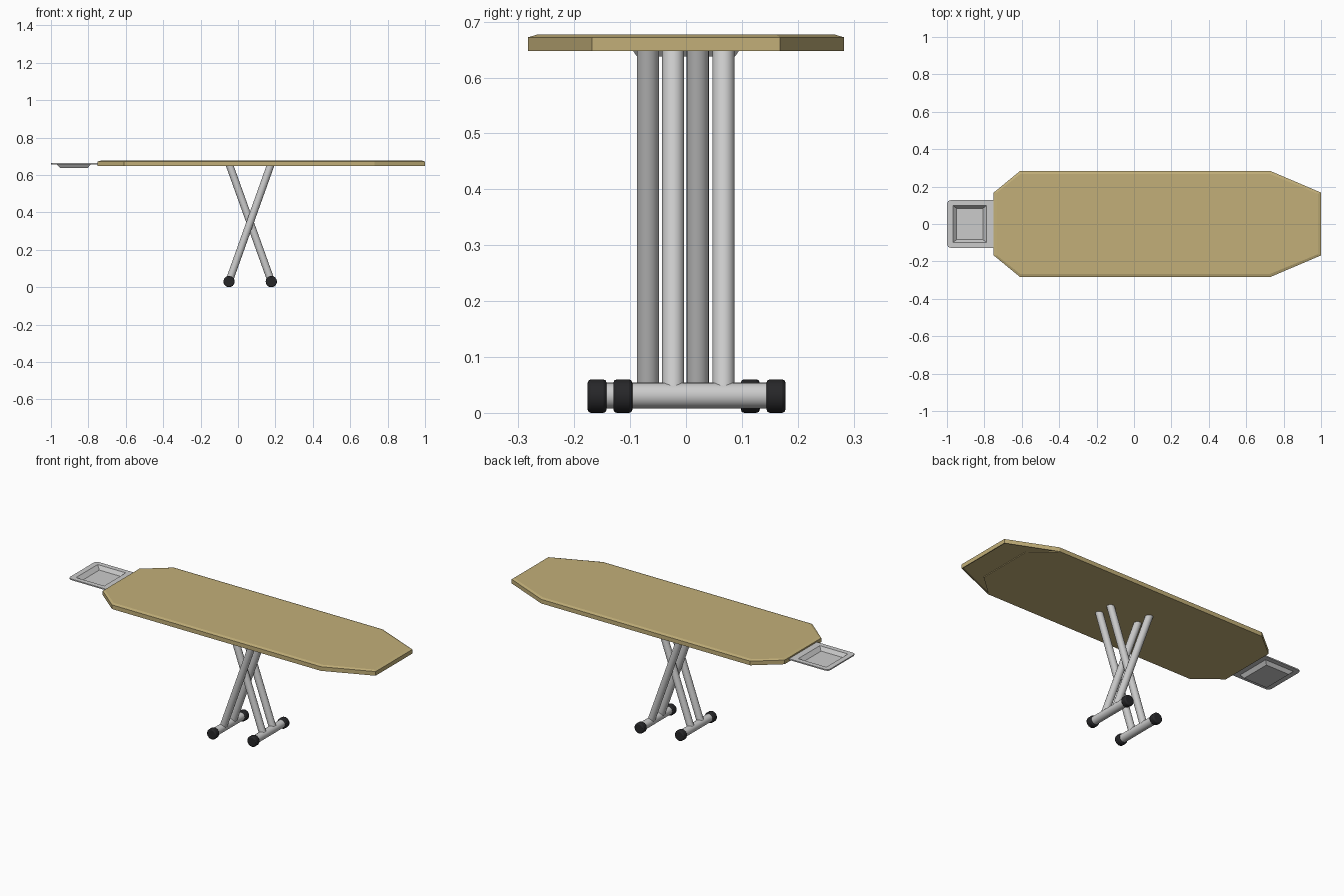
import bpy, bmesh, math
from mathutils import Vector

if "Cube" in bpy.data.objects:
    bpy.data.objects.remove(bpy.data.objects["Cube"])


def material(name, color):
    m = bpy.data.materials.new(name)
    m.diffuse_color = color
    m.use_nodes = True
    m.node_tree.nodes["Principled BSDF"].inputs["Base Color"].default_value = m.diffuse_color
    return m


TAN = material("tan_fabric", (0.54, 0.43, 0.19, 1))
BLACK = material("black_rubber", (0.02, 0.02, 0.022, 1))


def loft(name, loops, mat=None):
    """Skin a stack of equal-length 3D loops and cap both ends."""
    bm = bmesh.new()
    rings = [[bm.verts.new(p) for p in loop] for loop in loops]
    n = len(rings[0])
    for a, b in zip(rings, rings[1:]):
        for i in range(n):
            j = (i + 1) % n
            bm.faces.new((a[i], a[j], b[j], b[i]))
    bm.faces.new(rings[0][::-1])
    bm.faces.new(rings[-1])
    bmesh.ops.recalc_face_normals(bm, faces=bm.faces)
    me = bpy.data.meshes.new(name)
    bm.to_mesh(me)
    bm.free()
    ob = bpy.data.objects.new(name, me)
    bpy.context.collection.objects.link(ob)
    if mat:
        me.materials.append(mat)
    return ob


def tube(name, a, b, r, mat=None, bevel=0):
    a, b = Vector(a), Vector(b)
    d = b - a
    bpy.ops.mesh.primitive_cylinder_add(vertices=24, radius=r, depth=d.length,
                                        location=(a + b) / 2)
    ob = bpy.context.object
    ob.name = name
    ob.rotation_euler = d.to_track_quat('Z', 'Y').to_euler()
    if mat:
        ob.data.materials.append(mat)
    if bevel:
        mod = ob.modifiers.new("bevel", 'BEVEL')
        mod.width = bevel
        mod.segments = 2
        mod.limit_method = 'ANGLE'
    bpy.ops.object.shade_smooth_by_angle(angle=math.radians(30))
    return ob


def octagon(x0, x1, z, inset=0.0, tip=0.73):
    half = [(x0 + inset, -0.168), (-0.61, -0.283 + inset),
            (tip, -0.283 + inset), (x1 - inset, -0.168 + inset * 0.4)]
    pts = half + [(x, -y) for x, y in reversed(half)]
    return [(x, y, z) for x, y in pts]


# Padded cover with chamfered top rim and shallow underside
loft("board_cover", [octagon(-0.75, 1, 0.652, 0.006), octagon(-0.75, 1, 0.648, 0.005),
                     octagon(-0.75, 1, 0.648), octagon(-0.75, 1, 0.672),
                     octagon(-0.75, 1, 0.677, 0.017)], TAN)

# Symmetric base panel under the cover
loft("board_base", [octagon(-0.75, 0.86, 0.648, 0.004),
                    octagon(-0.75, 0.86, 0.66, 0.004)], TAN)


# Iron rest: thin plate with a sunken basin
def plate_loop(z):
    c = 0.018
    left = [(-1 + c, -0.127), (-1 + c * 0.3, -0.127 + c * 0.3), (-1, -0.127 + c)]
    pts = [(-0.74, 0.127), (-0.74, -0.127)] + left
    pts = [(-0.74, -0.127)] + left + [(x, -y) for x, y in reversed(left)] + [(-0.74, 0.127)]
    return [(x, y, z) for x, y in pts]


def rect(x0, x1, y, z):
    return [(x0, -y, z), (x1, -y, z), (x1, y, z), (x0, y, z)]


plate = loft("iron_rest", [plate_loop(0.657), plate_loop(0.664)])
basin = loft("iron_rest_basin", [rect(-0.952, -0.803, 0.088, 0.638),
                                 rect(-0.974, -0.784, 0.103, 0.660)])
cutter = loft("basin_cutter", [rect(-0.948, -0.807, 0.084, 0.643),
                               rect(-0.971, -0.787, 0.100, 0.666)])
for ob in (plate, basin):
    mod = ob.modifiers.new("hollow", 'BOOLEAN')
    mod.operation = 'DIFFERENCE'
    mod.solver = 'EXACT'
    mod.object = cutter
cutter.hide_render = True
cutter.hide_viewport = True

# Crossed leg pairs, each with a foot bar and rubber end caps
for side, xb, xt, legs, yc in (("right", 0.178, -0.046, (-0.023, 0.067), 0.024),
                               ("left", -0.048, 0.175, (-0.068, 0.021), -0.022)):
    for i, y in enumerate(legs):
        tube(f"{side}_leg_{i + 1}", (xb, y, 0.031), (xt, y, 0.655), 0.0198)
    tube(f"{side}_foot_bar", (xb, yc - 0.145, 0.031), (xb, yc + 0.145, 0.031), 0.023)
    for s in (-1, 1):
        tube(f"{side}_foot_cap", (xb, yc + s * 0.12, 0.03),
             (xb, yc + s * 0.154, 0.03), 0.03, BLACK, 0.006)
